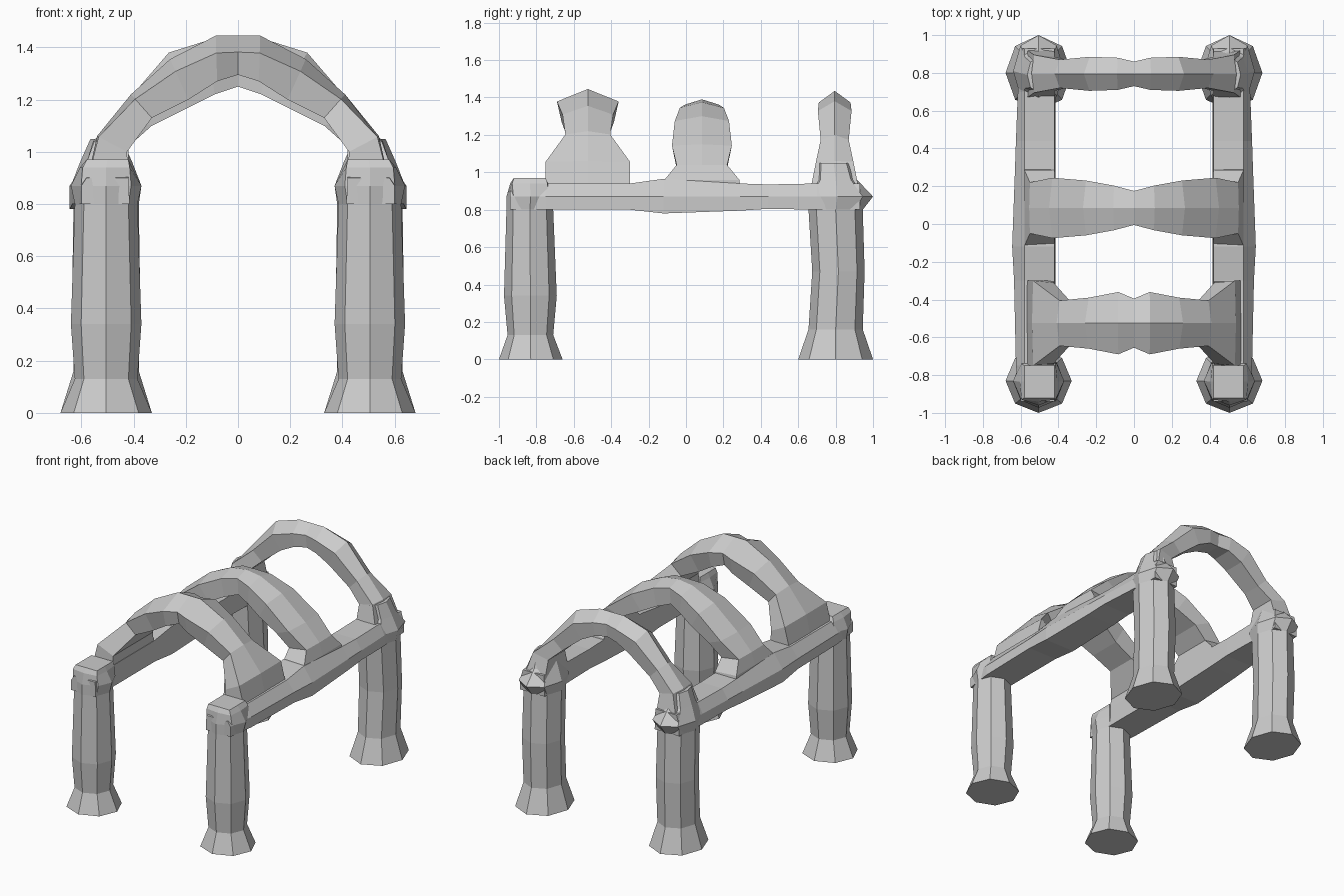
import bpy, bmesh
from math import cos, sin, pi


def loft(name, rings, mirror=False):
    """Skin equal-length rings of points and cap both ends."""
    bm = bmesh.new()
    loops = [[bm.verts.new(p) for p in r] for r in rings]
    n = len(loops[0])
    for a, b in zip(loops, loops[1:]):
        for i in range(n):
            j = (i + 1) % n
            bm.faces.new((a[i], a[j], b[j], b[i]))
    bm.faces.new(loops[0])
    bm.faces.new(loops[-1])
    bmesh.ops.recalc_face_normals(bm, faces=bm.faces)
    me = bpy.data.meshes.new(name)
    bm.to_mesh(me)
    bm.free()
    ob = bpy.data.objects.new(name, me)
    bpy.context.collection.objects.link(ob)
    if mirror:
        m = ob.modifiers.new("Mirror", 'MIRROR')
        m.use_mirror_merge = False
    return ob


def octagon(z, cy, rx, ry, diag=0.71, cx=0.505):
    """Eight-sided ring; diag=1 makes it square."""
    pts = []
    for i in range(8):
        k = 1 if i % 2 == 0 else diag / 0.7071
        a = i * pi / 4
        pts.append((cx + rx * k * cos(a), cy + ry * k * sin(a), z))
    return pts


# Leg pairs: flared feet, slight swell, collar and cap
loft("front_leg", [octagon(*r) for r in [
    (0, -.83, .175, .17), (.13, -.832, .12, .122), (.34, -.832, .135, .141),
    (.80, -.835, .12, .125), (.87, -.83, .135, .13),
    (.94, -.835, .10, .105, .9), (.97, -.835, .08, .085, 1, .5)]], True)
loft("back_leg", [octagon(*r) for r in [
    (0, .80, .175, .20), (.16, .80, .125, .145), (.47, .815, .13, .14),
    (.80, .80, .125, .145), (.87, .81, .135, .19),
    (.96, .80, .10, .115), (1.05, .79, .06, .095)]], True)


# Side beams: chamfered on the outer top edge, slightly bowed
def beam_ring(y, xo, zb, zt):
    return [(.415, y, zb), (xo, y, zb), (xo, y, .87), (.58, y, zt), (.42, y, zt)]


loft("side_beam", [beam_ring(*r) for r in [
    (-.94, .60, .80, .90), (-.75, .625, .80, .94), (-.30, .635, .80, .94),
    (-.12, .645, .78, .965), (.29, .63, .795, .94), (.44, .625, .805, .935),
    (.70, .615, .80, .94), (.93, .60, .80, .94)]], True)


# Arches: stations run from the foot to the crown, then mirror across x
def arch(name, cy, stations):
    def ring(s, sign):
        xo, zo, xi, zi, w, drop, low = s
        xs, zs = xo + (xi - xo) * drop, zo + (zi - zo) * drop
        return [(sign * xo, cy, zo), (sign * xs, cy + w, zs),
                (sign * xi, cy + w * low, zi), (sign * xi, cy - w * low, zi),
                (sign * xs, cy - w, zs)]
    rings = [ring(s, 1) for s in stations]
    rings += [ring(s, -1) for s in stations[-2::-1]]
    return loft(name, rings)


# x outer, z outer, x inner, z inner, half width, shoulder drop, underside width
arch("front_arch", -.525, [
    (.58, .88, .42, .88, .225, 0, 1), (.54, 1.06, .425, 1.0, .225, .05, .95),
    (.41, 1.22, .33, 1.13, .12, .2, .9), (.26, 1.355, .19, 1.20, .135, .3, .85),
    (.085, 1.445, .08, 1.27, .165, .38, .85), (0, 1.445, 0, 1.295, .13, .42, .85)])
arch("middle_arch", .085, [
    (.58, .90, .42, .90, .21, 0, 1), (.58, .96, .42, .95, .20, 0, 1),
    (.555, 1.04, .42, 1.02, .135, .03, 1), (.45, 1.15, .33, 1.10, .16, .15, .9),
    (.27, 1.30, .19, 1.17, .145, .2, .9), (.11, 1.375, .09, 1.22, .118, .2, .9),
    (0, 1.39, 0, 1.25, .09, .2, .9)])
arch("back_arch", .795, [
    (.58, .88, .42, .88, .135, 0, 1), (.54, 1.06, .42, 1.03, .10, .1, .9),
    (.42, 1.20, .33, 1.11, .075, .3, .9), (.265, 1.38, .18, 1.23, .09, .35, .85),
    (.09, 1.435, .08, 1.28, .085, .4, .85), (0, 1.435, 0, 1.29, .065, .4, .85)])
